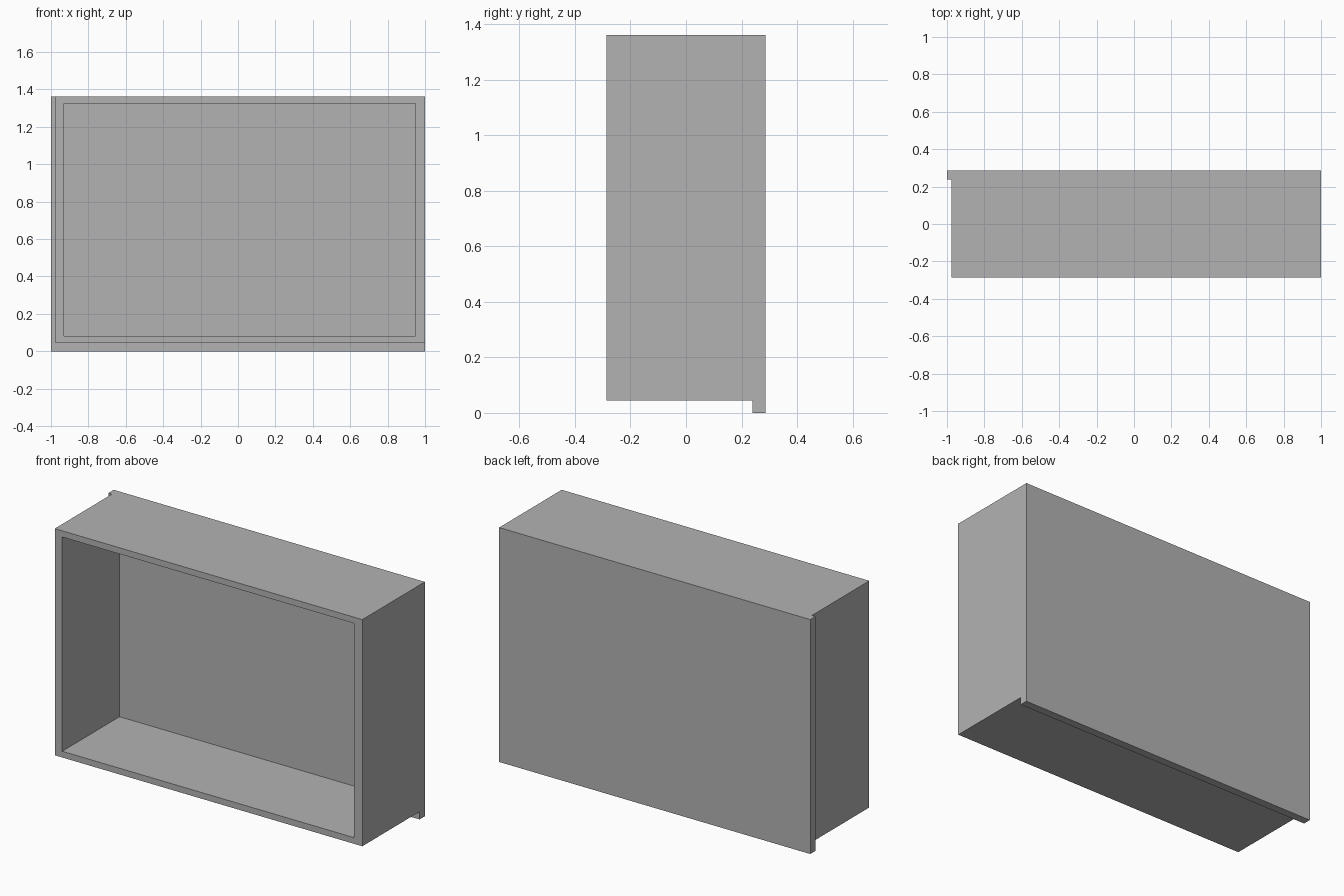
import bpy, bmesh

cube = bpy.data.objects.get("Cube")
if cube:
    bpy.data.objects.remove(cube, do_unlink=True)

grey = bpy.data.materials.new("plain grey")
grey.use_nodes = True
colour = (0.45, 0.45, 0.45, 1)
grey.diffuse_color = colour
grey.node_tree.nodes["Principled BSDF"].inputs["Base Color"].default_value = colour

# Shared dimensions
LEFT, RIGHT, TOP = -1.0, 1.0, 1.362
FRONT, PANEL, BACK = -0.287, 0.239, 0.287


def rectangle(bm, x0, x1, z0, z1, y):
    return [bm.verts.new((x, y, z))
            for x, z in ((x0, z0), (x1, z0), (x1, z1), (x0, z1))]


def bridge(bm, a, b):
    for i in range(4):
        j = (i + 1) % 4
        bm.faces.new((a[i], a[j], b[j], b[i]))


def finish(bm, name):
    bmesh.ops.recalc_face_normals(bm, faces=bm.faces)
    mesh = bpy.data.meshes.new(name)
    bm.to_mesh(mesh)
    bm.free()
    mesh.materials.append(grey)
    obj = bpy.data.objects.new(name, mesh)
    bpy.context.collection.objects.link(obj)


# Four-walled frame, open to the front
outer = (-0.977, RIGHT, 0.045, TOP)
inner = (-0.929, 0.948, 0.081, 1.326)
bm = bmesh.new()
loops = [rectangle(bm, *size, y) for size, y in
         ((outer, FRONT), (outer, PANEL), (inner, PANEL), (inner, FRONT))]
for k in range(4):
    bridge(bm, loops[k], loops[(k + 1) % 4])
finish(bm, "case_frame")

# Back panel, overhanging the frame on its right and underneath
bm = bmesh.new()
near, far = [rectangle(bm, LEFT, RIGHT, 0, TOP, y) for y in (PANEL, BACK)]
bridge(bm, near, far)
bm.faces.new(near)
bm.faces.new(far)
finish(bm, "back_panel")
